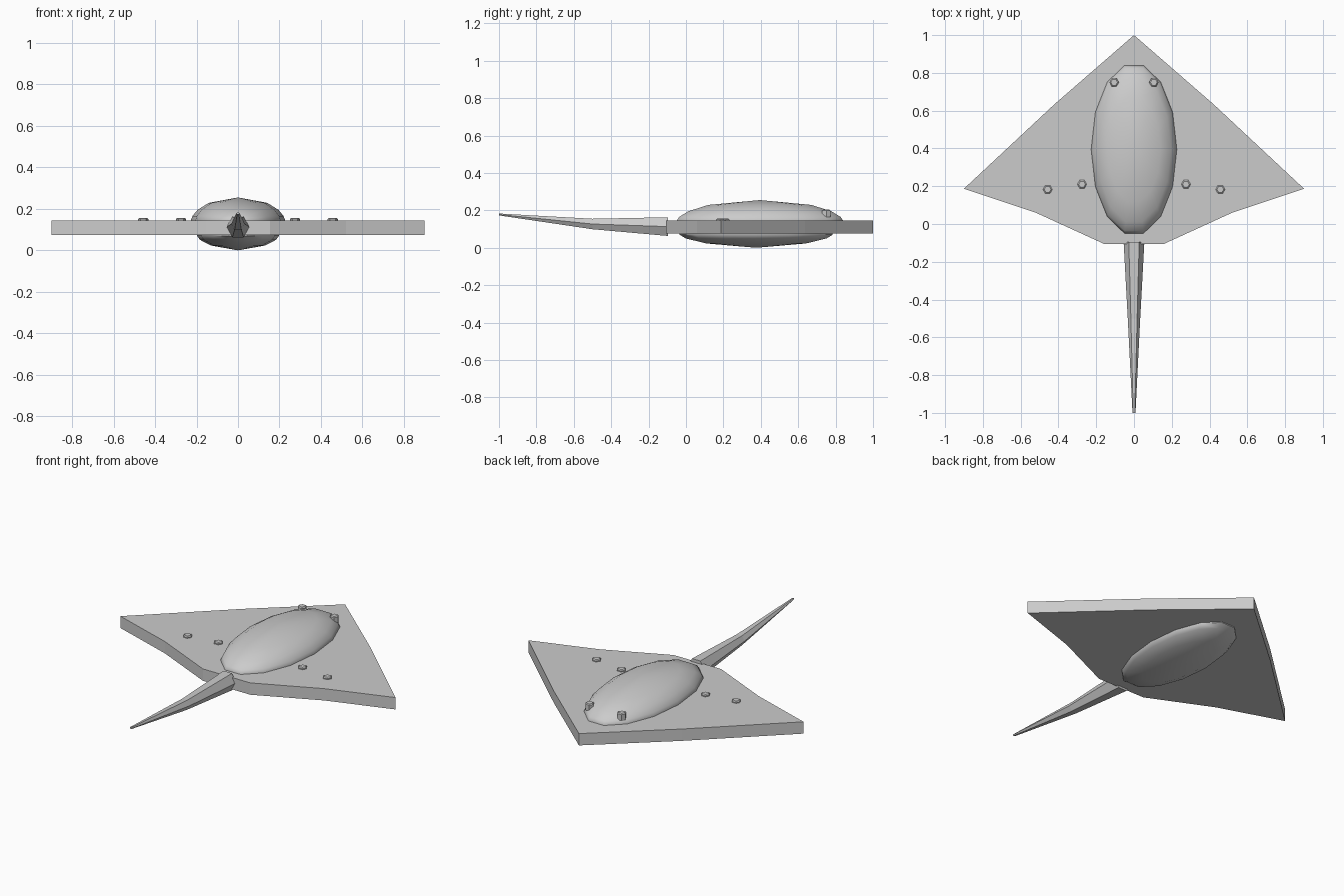
import bpy, bmesh
from math import pi, sin, cos

old = bpy.data.objects.get("Cube")
if old:
    bpy.data.objects.remove(old, do_unlink=True)

GREY = (0.6, 0.6, 0.6, 1)
grey = bpy.data.materials.new("plain grey")
grey.use_nodes = True
grey.diffuse_color = GREY
grey.node_tree.nodes["Principled BSDF"].inputs["Base Color"].default_value = GREY


def loft(name, rings, smooth=False):
    """Skin rings of equal point count; a one-point ring closes to a tip."""
    bm = bmesh.new()
    loops = [[bm.verts.new(p) for p in ring] for ring in rings]
    for a, b in zip(loops, loops[1:]):
        n = max(len(a), len(b))
        for i in range(n):
            j = (i + 1) % n
            quad = [a[i % len(a)], a[j % len(a)], b[j % len(b)], b[i % len(b)]]
            bm.faces.new(list(dict.fromkeys(quad)))
    for end in (loops[0], loops[-1]):
        if len(end) > 2:
            bm.faces.new(end)
    bmesh.ops.recalc_face_normals(bm, faces=bm.faces)
    mesh = bpy.data.meshes.new(name)
    bm.to_mesh(mesh)
    bm.free()
    mesh.materials.append(grey)
    obj = bpy.data.objects.new(name, mesh)
    bpy.context.collection.objects.link(obj)
    if smooth:
        bpy.ops.object.select_all(action='DESELECT')
        obj.select_set(True)
        bpy.context.view_layer.objects.active = obj
        bpy.ops.object.shade_smooth_by_angle(angle=pi / 4)
    return obj


def ellipse(x, y, z, rx, ry, sides):
    if rx == 0:
        return [(x, y, z)]
    return [(x + rx * cos(2 * pi * i / sides), y + ry * sin(2 * pi * i / sides), z)
            for i in range(sides)]


# Flat diamond wing
half = [(0.155, -0.107), (0.52, 0.06), (0.9, 0.187), (0.42, 0.635)]
outline = half + [(0, 1)] + [(-x, y) for x, y in reversed(half)]
loft("wing", [[(x, y, z) for x, y in outline] for z in (0.075, 0.145)])


# Domed back and shallower belly: scale and height of each ring
def dome(name, y, rx, ry, profile):
    loft(name, [ellipse(0, y, z, rx * s, ry * s, 14) for s, z in profile], True)


dome("back_dome", 0.395, 0.227, 0.456,
     [(0.98, 0.11), (1, 0.145), (0.97, 0.165), (0.86, 0.195), (0.62, 0.229), (0, 0.255)])
dome("belly_dome", 0.375, 0.198, 0.42,
     [(1, 0.11), (1, 0.07), (0.92, 0.05), (0.65, 0.023), (0, 0)])

# Six-sided tapering tail, curving up to its tip
sections = [(-0.095, 0.113, 0.055, 0.05), (-0.5, 0.127, 0.033, 0.028),
            (-1, 0.178, 0.008, 0.005)]
loft("tail", [[(rx * cos(i * pi / 3), y, z + rz * sin(i * pi / 3) / sin(pi / 3))
               for i in range(6)] for y, z, rx, rz in sections])


# Small hexagonal studs for eyes and wing spots
def stud(name, x, y, bottom, top):
    loft(name, [ellipse(x, y, bottom, 0.025, 0.025, 6),
                ellipse(x, y, top - 0.005, 0.025, 0.025, 6),
                ellipse(x, y, top, 0.018, 0.018, 6)])


for side, label in ((1, "left"), (-1, "right")):
    stud(label + "_eye", side * 0.105, 0.75, 0.165, 0.205)
    stud(label + "_inner_spot", side * 0.275, 0.21, 0.135, 0.156)
    stud(label + "_outer_spot", side * 0.457, 0.183, 0.135, 0.156)
